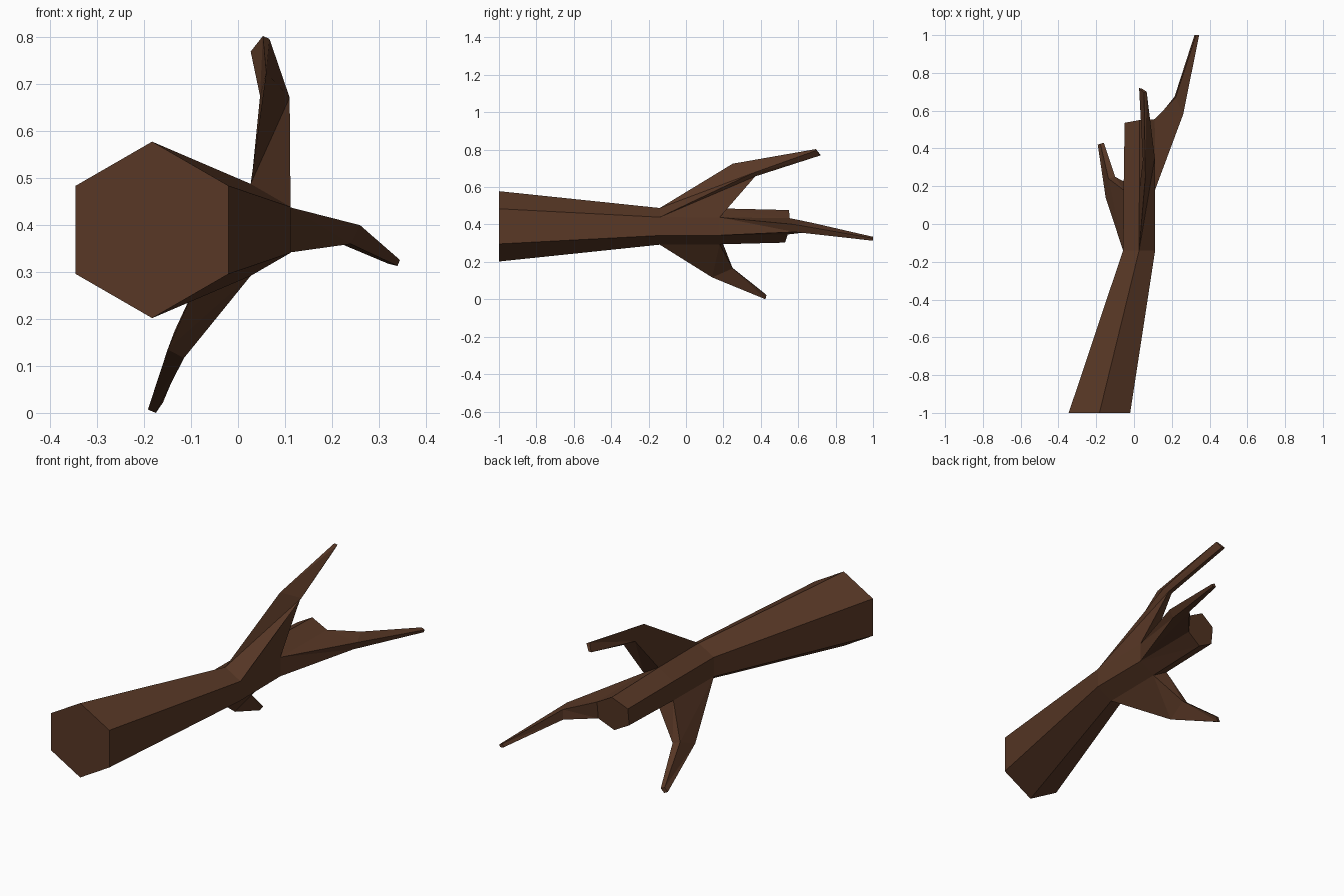
import bpy, bmesh, math

if "Cube" in bpy.data.objects:
    bpy.data.objects.remove(bpy.data.objects["Cube"])

brown = bpy.data.materials.new("bark brown")
brown.diffuse_color = (0.098, 0.039, 0.019, 1)
brown.use_nodes = True
brown.node_tree.nodes["Principled BSDF"].inputs["Base Color"].default_value = brown.diffuse_color

bm = bmesh.new()


def loop(points):
    return [bm.verts.new(p) for p in points]


def hexagon(cx, y, cz, rx, rz, lean_x=0.0, lean_z=0.0):
    """Hexagonal trunk section, corner up, clockwise seen from the front."""
    pts = []
    for i in range(6):
        a = math.radians(90 - 60 * i)
        dx, dz = rx * math.cos(a), rz * math.sin(a)
        pts.append((cx + dx, y + lean_x * dx + lean_z * dz, cz + dz))
    return loop(pts)


def bridge(a, b, skip=()):
    n = len(a)
    for i in range(n):
        if i not in skip:
            j = (i + 1) % n
            bm.faces.new((a[i], a[j], b[j]))
            bm.faces.new((a[i], b[j], b[i]))


def branch(near, far, k, mid, tip):
    """Grow a two-segment limb out of trunk side k between two sections."""
    base = [near[k], near[k + 1], far[k + 1], far[k]]
    m, t = loop(mid), loop(tip)
    bridge(base, m)
    bridge(m, t)
    bm.faces.new(t)


# trunk: tapered butt, then a straight, slightly skewed-cut top
butt = hexagon(-0.183, -1.0, 0.39, 0.188, 0.188)
fork = hexagon(0.027, -0.14, 0.39, 0.098, 0.098)
upper = hexagon(0.028, 0.18, 0.39, 0.096, 0.096)
end = hexagon(0.03, 0.54, 0.39, 0.092, 0.087, 0.12, 0.12)
bridge(butt, fork)
bridge(fork, upper, skip=(0, 3))
bridge(upper, end, skip=(1,))
bm.faces.new(butt)
bm.faces.new(end)

# upward limb
branch(fork, upper, 0,
       [(0.06, 0.25, 0.725), (0.11, 0.35, 0.672), (0.09, 0.37, 0.657), (0.047, 0.34, 0.675)],
       [(0.053, 0.695, 0.803), (0.067, 0.70, 0.797), (0.045, 0.715, 0.768), (0.027, 0.72, 0.77)])
# downward limb
branch(fork, upper, 3,
       [(-0.115, 0.14, 0.117), (-0.15, 0.14, 0.135), (-0.135, 0.24, 0.175), (-0.10, 0.25, 0.165)],
       [(-0.175, 0.425, 0.0), (-0.192, 0.42, 0.007), (-0.178, 0.425, 0.028), (-0.16, 0.43, 0.022)])
# sideways limb
branch(upper, end, 1,
       [(0.26, 0.58, 0.40), (0.24, 0.58, 0.36), (0.215, 0.675, 0.362), (0.22, 0.67, 0.41)],
       [(0.345, 1.0, 0.326), (0.34, 1.0, 0.313), (0.32, 1.0, 0.318), (0.328, 1.0, 0.334)])

bmesh.ops.recalc_face_normals(bm, faces=bm.faces)
mesh = bpy.data.meshes.new("fallen_log")
bm.to_mesh(mesh)
bm.free()
mesh.materials.append(brown)
bpy.context.collection.objects.link(bpy.data.objects.new("fallen_log", mesh))
